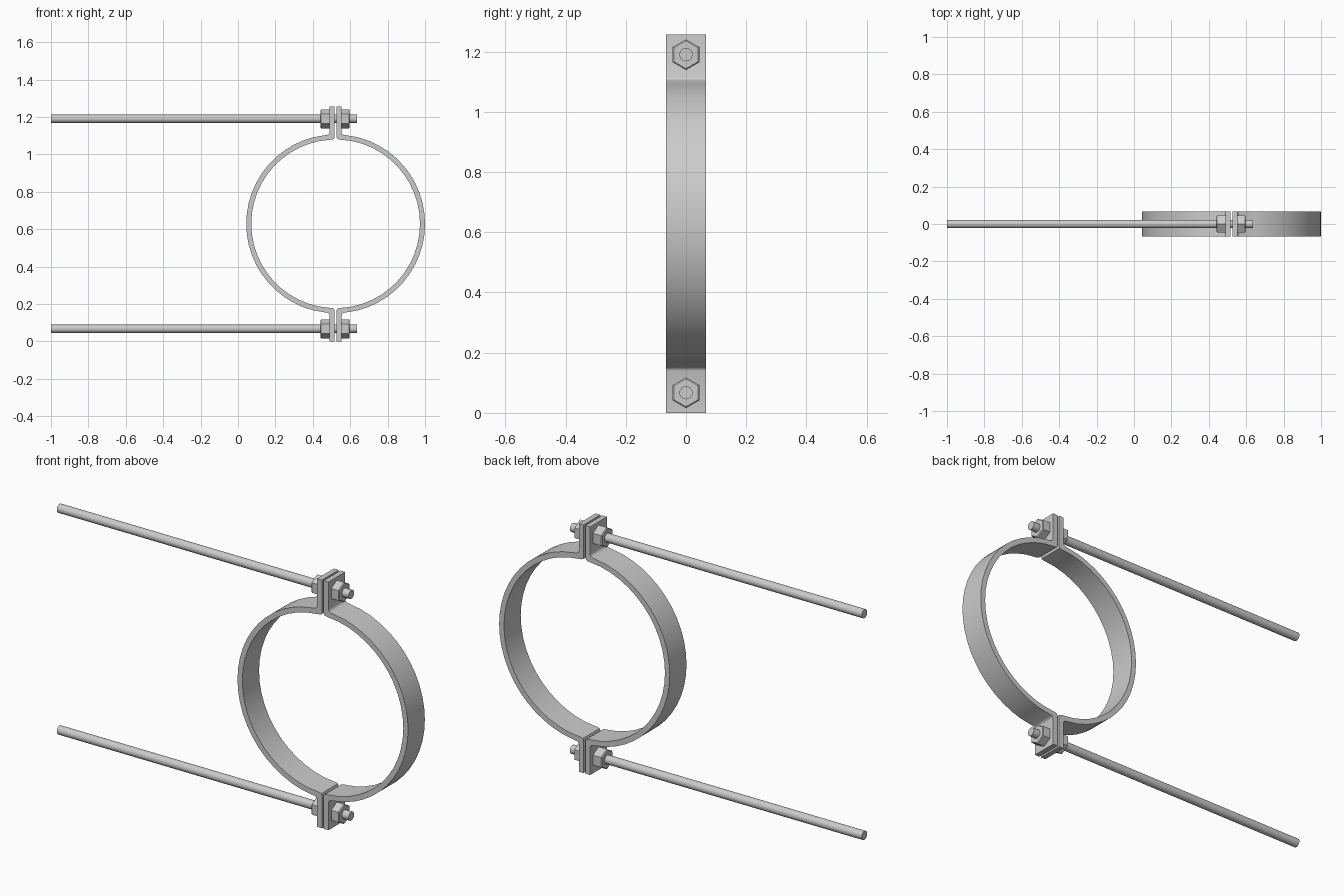
import bpy, bmesh, math
from mathutils import Matrix

if "Cube" in bpy.data.objects:
    bpy.data.objects.remove(bpy.data.objects["Cube"])

CX, CZ = 0.522, 0.6285        # ring centre
R_OUT, R_IN = 0.478, 0.451    # band radii
HALF_W = 0.067                # half band width
GAP, FLANGE = 0.005, 0.032    # inner and outer flange face distance from centre


def finish(bm, name, angle):
    bmesh.ops.recalc_face_normals(bm, faces=bm.faces)
    me = bpy.data.meshes.new(name)
    bm.to_mesh(me)
    bm.free()
    ob = bpy.data.objects.new(name, me)
    bpy.context.collection.objects.link(ob)
    bpy.ops.object.select_all(action='DESELECT')
    ob.select_set(True)
    bpy.context.view_layer.objects.active = ob
    bpy.ops.object.shade_smooth_by_angle(angle=math.radians(angle))
    return ob


def clamp_half(name, side):
    # (outer, inner) point pairs: upper flange and bend
    top = [((FLANGE, 0.6285), (GAP, 0.6285)),
           ((FLANGE, 0.488), (GAP, 0.463)),
           ((FLANGE + 0.003, 0.481), (GAP + 0.004, 0.454)),
           ((FLANGE + 0.011, 0.476), (GAP + 0.013, 0.4508))]
    # half ring, then the mirrored lower flange
    n, pairs = 24, list(top)
    a0, a1 = math.radians(82), math.radians(86)
    for i in range(1, n):
        t = 1 - 2 * i / n
        pairs.append(((R_OUT * math.cos(a0 * t), R_OUT * math.sin(a0 * t)),
                      (R_IN * math.cos(a1 * t), R_IN * math.sin(a1 * t))))
    pairs += [((o[0], -o[1]), (i[0], -i[1])) for o, i in reversed(top)]

    bm = bmesh.new()
    rings = []
    for o, i in pairs:
        rings.append([bm.verts.new((CX + side * p[0], y, CZ + p[1]))
                      for p, y in ((o, -HALF_W), (o, HALF_W), (i, HALF_W), (i, -HALF_W))])
    for a, b in zip(rings, rings[1:]):
        for k in range(4):
            bm.faces.new((a[k], a[(k + 1) % 4], b[(k + 1) % 4], b[k]))
    bm.faces.new(rings[0])
    bm.faces.new(rings[-1])
    return finish(bm, name, 40)


def x_prism(name, x0, x1, r, z, sides, angle, chamfer_end=0):
    # cylinder along x with a corner pointing up, optionally chamfered at one end
    bm = bmesh.new()
    bmesh.ops.create_cone(bm, cap_ends=True, segments=sides, radius1=r, radius2=r, depth=x1 - x0)
    bmesh.ops.transform(bm, verts=bm.verts, matrix=Matrix.Translation(((x0 + x1) / 2, 0, z))
                        @ Matrix.Rotation(math.pi / 2, 4, 'Y'))
    if sides == 6:
        # put a hexagon corner on the z axis
        if max(v.co.z for v in bm.verts) - z < r * 0.95:
            bmesh.ops.rotate(bm, verts=bm.verts, cent=(0, 0, z),
                             matrix=Matrix.Rotation(math.pi / 6, 3, 'X'))
    if chamfer_end:
        xe = x1 if chamfer_end > 0 else x0
        edges = [e for e in bm.edges if all(abs(v.co.x - xe) < 1e-5 for v in e.verts)]
        bmesh.ops.bevel(bm, geom=edges, offset=0.004, segments=1, affect='EDGES')
    return finish(bm, name, angle)


# clamp band
clamp_half("clamp_half_left", -1)
clamp_half("clamp_half_right", 1)

# threaded rods with a nut on each side of the flanges
for label, z in (("upper", 1.19), ("lower", 0.067)):
    x_prism(label + "_rod", -1.0, 0.635, 0.022, z, 24, 40)
    x_prism(label + "_nut_left", 0.441, CX - FLANGE, 0.051, z, 6, 30, -1)
    x_prism(label + "_nut_right", CX + FLANGE, 0.597, 0.051, z, 6, 30, 1)
